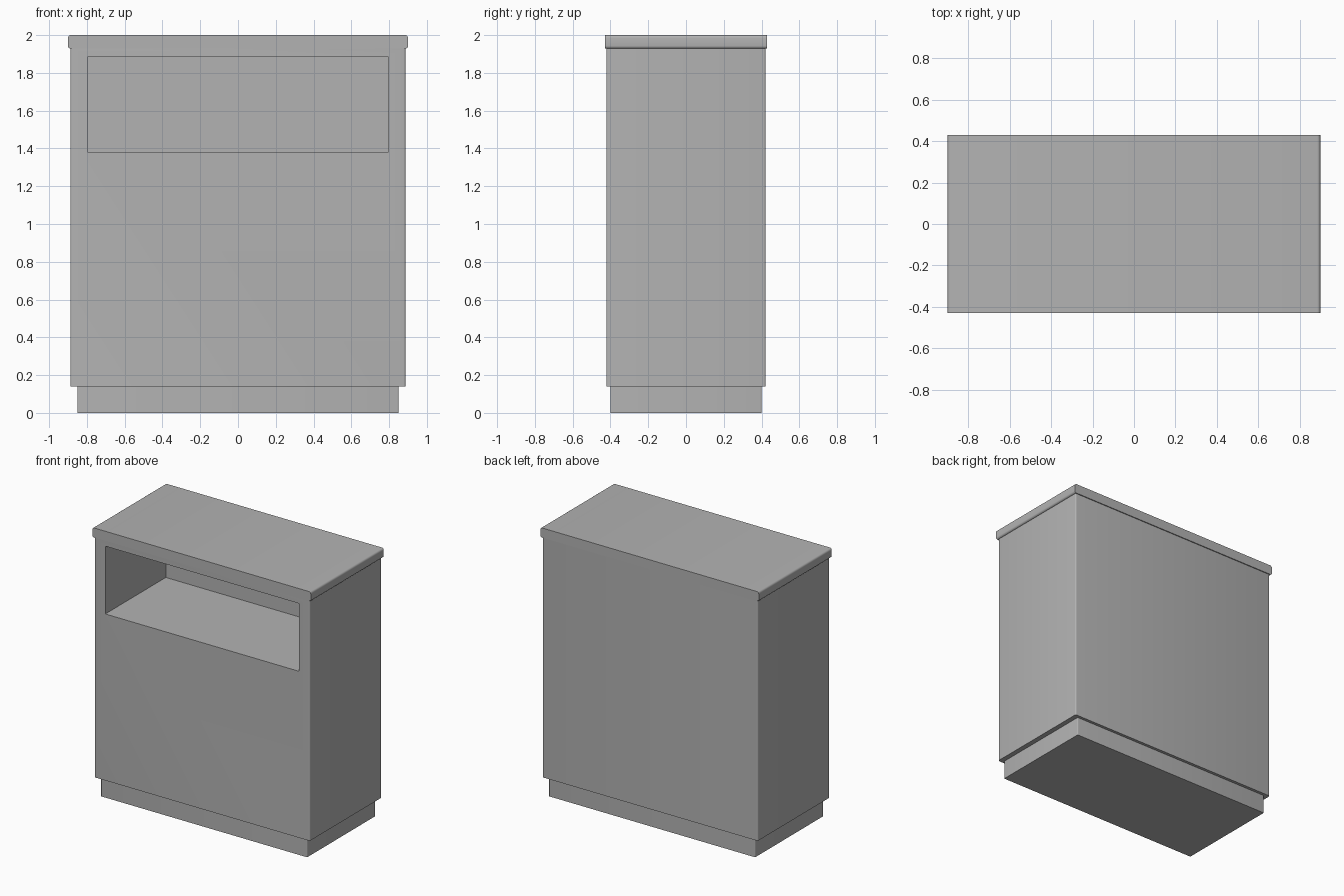
import bpy, bmesh

cube = bpy.data.objects.get("Cube")
if cube:
    bpy.data.objects.remove(cube, do_unlink=True)

grey = bpy.data.materials.new("light_grey")
grey.use_nodes = True
colour = (0.45, 0.45, 0.45, 1)
grey.diffuse_color = colour
grey.node_tree.nodes["Principled BSDF"].inputs["Base Color"].default_value = colour


def block(name, hx, y0, y1, z0, z1, radius=0, axis=None):
    """Box centred in x, with the edges running along one axis rounded."""
    bm = bmesh.new()
    bmesh.ops.create_cube(bm, size=1)
    for v in bm.verts:
        v.co = (v.co.x * 2 * hx, y1 if v.co.y > 0 else y0, z1 if v.co.z > 0 else z0)
    if radius:
        edges = [e for e in bm.edges
                 if abs((e.verts[0].co - e.verts[1].co)[axis]) > 0.001]
        bmesh.ops.bevel(bm, geom=edges, offset=radius, segments=4,
                        profile=0.5, affect='EDGES')
    mesh = bpy.data.meshes.new(name)
    bm.to_mesh(mesh)
    bm.free()
    mesh.materials.append(grey)
    obj = bpy.data.objects.new(name, mesh)
    bpy.context.collection.objects.link(obj)
    return obj


def smooth(obj):
    bpy.ops.object.select_all(action='DESELECT')
    obj.select_set(True)
    bpy.context.view_layer.objects.active = obj
    bpy.ops.object.shade_smooth_by_angle(angle=0.6)


# Recessed plinth
plinth = block("plinth", 0.85, -0.40, 0.40, 0, 0.14, 0.006, 2)

# Cabinet body with softened vertical corners
body = block("cabinet_body", 0.887, -0.422, 0.422, 0.14, 1.93, 0.01, 2)

# Open shelf recess cut from the front
cutter = block("recess_cutter", 0.798, -0.6, 0.29, 1.38, 1.885)
cutter.hide_render = True
cutter.hide_viewport = True
cut = body.modifiers.new("recess", 'BOOLEAN')
cut.operation = 'DIFFERENCE'
cut.solver = 'EXACT'
cut.object = cutter

# Worktop with rounded ends
worktop = block("worktop", 0.90, -0.429, 0.429, 1.928, 2.0, 0.015, 1)

for part in (plinth, body, worktop):
    smooth(part)
